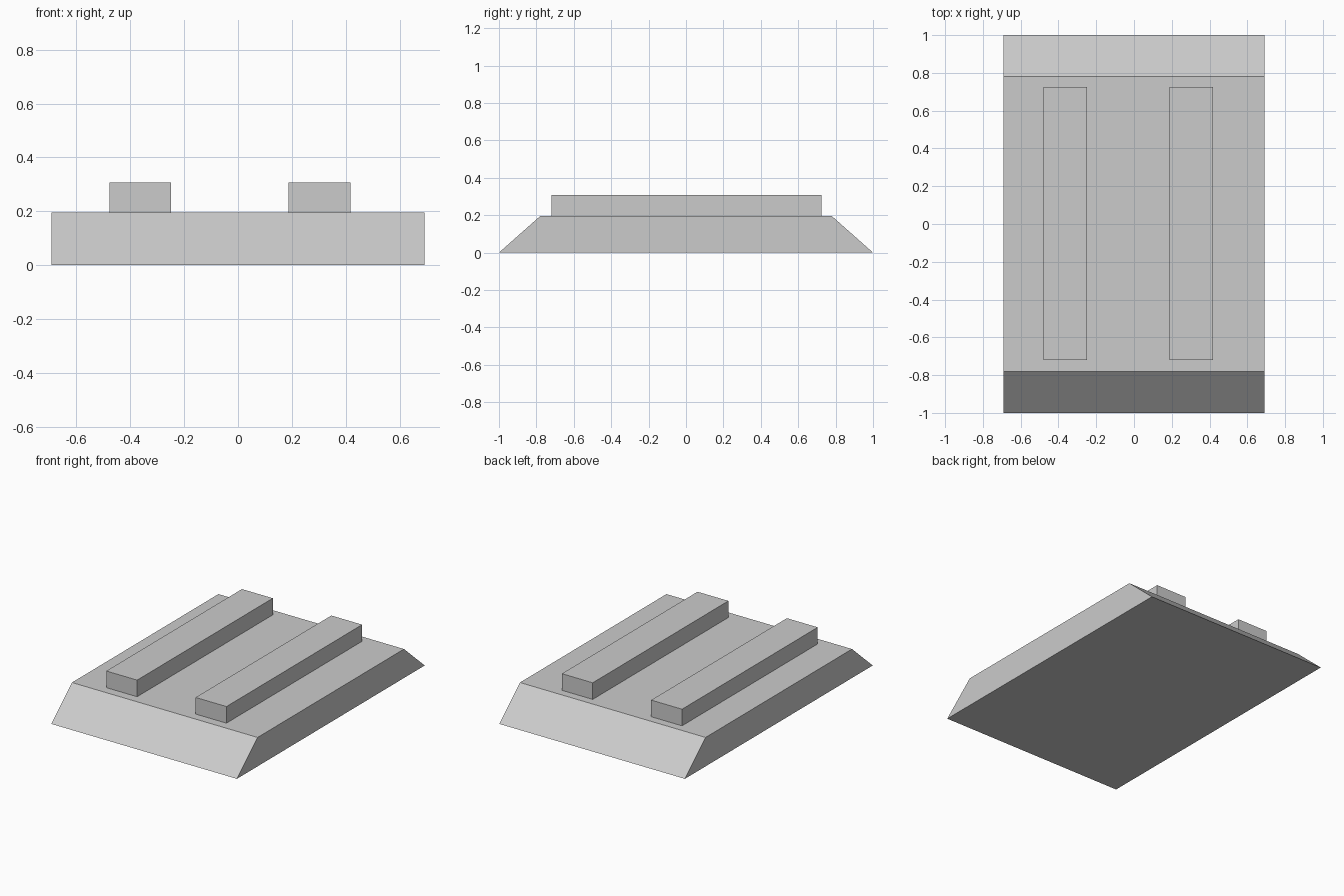
import bpy
import bmesh

cube = bpy.data.objects.get("Cube")
if cube:
    bpy.data.objects.remove(cube, do_unlink=True)

grey = bpy.data.materials.new("plain grey")
grey.use_nodes = True
colour = (0.6, 0.6, 0.6, 1)
grey.diffuse_color = colour
grey.node_tree.nodes["Principled BSDF"].inputs["Base Color"].default_value = colour


def extrude_profile(name, profile, x_min, x_max):
    """Sweep a closed (y, z) profile along x into a solid."""
    bm = bmesh.new()
    face = bm.faces.new([bm.verts.new((x_min, y, z)) for y, z in profile])
    swept = bmesh.ops.extrude_face_region(bm, geom=[face])["geom"]
    verts = [v for v in swept if isinstance(v, bmesh.types.BMVert)]
    bmesh.ops.translate(bm, vec=(x_max - x_min, 0, 0), verts=verts)
    bmesh.ops.recalc_face_normals(bm, faces=bm.faces)
    mesh = bpy.data.meshes.new(name)
    bm.to_mesh(mesh)
    bm.free()
    mesh.materials.append(grey)
    obj = bpy.data.objects.new(name, mesh)
    bpy.context.collection.objects.link(obj)
    return obj


# Base slab with sloped front and back ends
BASE_TOP = 0.195
extrude_profile("base", [(-1, 0), (1, 0), (0.78, BASE_TOP), (-0.78, BASE_TOP)],
                -0.692, 0.692)

# Two long rails resting on the base, slightly off centre
rail = [(-0.72, BASE_TOP), (0.725, BASE_TOP), (0.725, 0.307), (-0.72, 0.307)]
for name, x in (("right_rail", -0.478), ("left_rail", 0.188)):
    extrude_profile(name, rail, x, x + 0.23)
